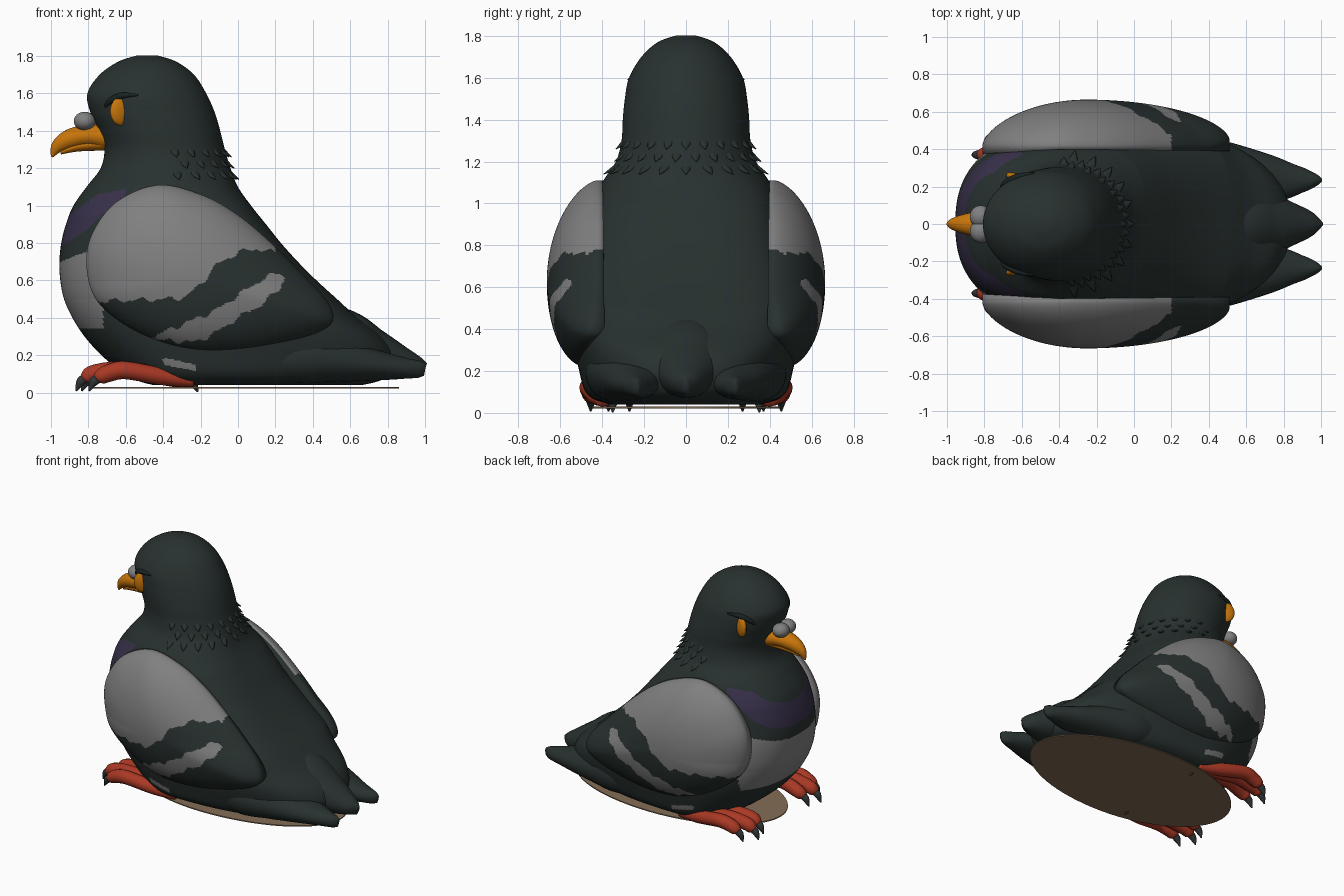
import bpy, bmesh, math
from mathutils import Vector

if "Cube" in bpy.data.objects:
    bpy.data.objects.remove(bpy.data.objects["Cube"])

def mat(name, r, g, b):
    m = bpy.data.materials.new(name)
    m.diffuse_color = (r, g, b, 1)
    m.use_nodes = True
    m.node_tree.nodes["Principled BSDF"].inputs["Base Color"].default_value = m.diffuse_color
    return m

DARK = mat("dark slate feathers", .021, .031, .029)
GREY = mat("light grey feathers", .215, .215, .215)
PURPLE = mat("purple collar", .040, .030, .070)
ORANGE = mat("orange", .58, .18, .003)
RED = mat("red skin", .40, .04, .018)
CLAW = mat("claw grey", .03, .037, .037)
BLACK = mat("brow black", .010, .016, .016)
TAN = mat("tan base", .23, .155, .09)

def interp(x, pts):
    """Piecewise linear lookup in (key, value...) rows."""
    if x <= pts[0][0]: return pts[0][1:]
    for a, b in zip(pts, pts[1:]):
        if x <= b[0]:
            f = (x - a[0]) / max(b[0] - a[0], 1e-9)
            return tuple(p + (q - p) * f for p, q in zip(a[1:], b[1:]))
    return pts[-1][1:]

def spline(pts, steps, closed=False):
    """Catmull-Rom through tuples of any length."""
    n, out = len(pts), []
    get = (lambda i: pts[i % n]) if closed else (lambda i: pts[max(0, min(n - 1, i))])
    for i in range(n if closed else n - 1):
        for k in range(steps):
            t = k / steps
            out.append(tuple(.5 * (2*b + (c - a)*t + (2*a - 5*b + 4*c - d)*t*t + (3*b - a - 3*c + d)*t**3)
                             for a, b, c, d in zip(get(i-1), get(i), get(i+1), get(i+2))))
    return out if closed else out + [tuple(pts[-1])]

def loft(bm, rings):
    vs = [[bm.verts.new(p) for p in ring] for ring in rings]
    n = len(vs[0])
    for a, b in zip(vs, vs[1:]):
        for i in range(n):
            j = (i + 1) % n
            bm.faces.new((a[i], a[j], b[j], b[i]))
    bm.faces.new(vs[0][::-1])
    bm.faces.new(vs[-1])

def tube(bm, pts, n=16, steps=6):
    """Tapered tube through (x, y, z, sideways radius, upright radius)."""
    P = spline(pts, steps)
    rings = []
    for i, p in enumerate(P):
        d = (Vector(P[min(i+1, len(P)-1)][:3]) - Vector(P[max(i-1, 0)][:3])).normalized()
        side = d.cross(Vector((0, 0, 1))).normalized()
        up = side.cross(d)
        rings.append([Vector(p[:3]) + side * (p[3] * math.cos(2*math.pi*k/n))
                      + up * (p[4] * math.sin(2*math.pi*k/n)) for k in range(n)])
    loft(bm, rings)

def finish(bm, name, mats, rule=None):
    bmesh.ops.recalc_face_normals(bm, faces=bm.faces)
    for f in bm.faces:
        f.smooth = True
        if rule: f.material_index = rule(f.calc_center_median())
    me = bpy.data.meshes.new(name)
    bm.to_mesh(me)
    bm.free()
    for m in mats: me.materials.append(m)
    ob = bpy.data.objects.new(name, me)
    bpy.context.collection.objects.link(ob)
    return ob

def tubes(name, m, paths, **kw):
    bm = bmesh.new()
    for p in paths: tube(bm, p, **kw)
    return finish(bm, name, [m])

def ball(name, m, loc, size, turn=0):
    bm = bmesh.new()
    bmesh.ops.create_uvsphere(bm, u_segments=32, v_segments=16, radius=1)
    ob = finish(bm, name, [m])
    ob.location, ob.scale, ob.rotation_euler = loc, size, (0, 0, turn)

# Body and head: horizontal slices (height, front x, back x, half width)
PROFILE = spline([
    (.04, -.45, .66, .36), (.065, -.54, .76, .44), (.11, -.62, .82, .485), (.2, -.73, .835, .51),
    (.3, -.82, .77, .53), (.4, -.885, .64, .54), (.5, -.93, .53, .54), (.6, -.95, .42, .525),
    (.7, -.955, .32, .505), (.8, -.945, .23, .48), (.9, -.92, .15, .46), (1.0, -.88, .07, .435),
    (1.1, -.81, .0, .40), (1.2, -.735, -.04, .335), (1.3, -.715, -.07, .308), (1.4, -.745, -.095, .302),
    (1.5, -.79, -.125, .292), (1.6, -.805, -.17, .272), (1.7, -.74, -.235, .213), (1.77, -.64, -.33, .135),
    (1.803, -.54, -.43, .045)], 14)
BACK = [(.1, .9), (.3, .75), (.5, .58), (1.0, .65), (1.2, 1)]

def surf(t, z):
    """Point on the body at height z; t = 0 is the back, pi the front."""
    xf, xb, w = interp(z, PROFILE)
    xm = min((xf + xb) / 2, -.2)
    c, s = math.cos(t), math.sin(t)
    e = 1 - .17 * max(0, min(1, (1.2 - z) / .25)) if c < 0 else interp(z, BACK)[0]
    r = xb - xm if c > 0 else xm - xf
    return Vector((xm + r * math.copysign(abs(c)**e, c), w * math.copysign(abs(s)**e, s), z))

def surf_y(x, z):
    """Half width of the head at x, z."""
    xf, xb, w = interp(z, PROFILE)
    return w * math.sqrt(max(0, 1 - ((2*x - xf - xb) / (xb - xf))**2))

def body_rule(c):
    x, z = c.x, c.z
    lo = interp(x, [(-.945, .78), (-.82, .86), (-.73, .95), (-.59, 1.07)])[0]
    hi = interp(x, [(-.95, .87), (-.9, .95), (-.75, 1.06), (-.6, 1.09)])[0]
    if x < -.6 and lo < z < hi: return 2
    if x < -.72 and .34 < z < .7 + .4 * (x + .95): return 1
    if -.4 < x < -.23 and abs(c.y) > .3 and abs(z - .15 + .2 * (x + .31)) < .018: return 1
    return 0

bm = bmesh.new()
N = 200
loft(bm, [[surf(2*math.pi*k/N, p[0]) for k in range(N)] for p in PROFILE])
finish(bm, "body_and_head", [DARK, GREY, PURPLE], body_rule)

# Tail: one centre lobe and two side lobes
tail = [[(.3, 0, .3, .22, .2), (.55, 0, .26, .2, .19), (.72, 0, .205, .17, .14), (.85, 0, .165, .115, .098),
         (.95, 0, .14, .065, .06), (1, 0, .125, .015, .035)]]
for s in (1, -1):
    tail.append([(.1, s*.38, .19, .08, .09), (.3, s*.35, .19, .13, .135), (.5, s*.295, .175, .14, .12),
                 (.75, s*.24, .145, .118, .08), (.9, s*.235, .13, .068, .055), (.97, s*.235, .125, .035, .045),
                 (1, s*.235, .12, .012, .03)])
tubes("tail_feathers", DARK, tail, n=32, steps=8)

# Wings: domed shells over an outline in x, z
OUTLINE = spline([(-.43, 1.11), (-.65, 1.02), (-.78, .85), (-.81, .68), (-.76, .5), (-.6, .36), (-.4, .26),
                  (-.2, .22), (.05, .23), (.3, .28), (.46, .34), (.51, .4), (.47, .5), (.35, .63),
                  (.2, .78), (0, .95), (-.2, 1.06)], 16, closed=True)
CX, CZ = -.25, .62

def wing_rule(c):
    x, z = c.x, c.z
    edge = interp(x, [(-.73, .49), (-.4, .5), (-.28, .51), (-.18, .6), (-.12, .68), (0, .75), (.1, .77), (.2, .75)])[0]
    top = interp(x, [(-.48, .29), (-.31, .36), (-.12, .44), (0, .52), (.12, .6), (.22, .645), (.25, .62)])[0]
    low = interp(x, [(-.48, .285), (-.4, .28), (-.23, .27), (-.12, .32), (0, .4), (.12, .47), (.22, .55), (.25, .61)])[0]
    wob = .01 * math.sin(x * 45) + .006 * math.sin(x * 83)
    if x < .2 and z > edge + wob: return 1
    return 1 if -.48 < x < .25 and low + wob < z < top + wob else 0

for s, side in ((1, "left"), (-1, "right")):
    bm = bmesh.new()
    rings = []
    for k in range(1, 91):
        a = k / 90 * math.pi / 2
        r, dome = math.sin(a), max(0, math.cos(a))**1.25
        ring = []
        for x, z in OUTLINE:
            px, pz = CX + r * (x - CX), CZ + r * (z - CZ)
            ring.append((px, s * (.42 + .245 * dome + .16 * max(0, .6 - pz) * r), pz))
        rings.append(ring)
    rings.append([(x, s * interp(x, [(-.8, .375), (-.4, .4), (.5, .39)])[0], z) for x, z in OUTLINE])
    loft(bm, rings)
    finish(bm, side + "_wing", [DARK, GREY], wing_rule)

    # Feet: three front toes, a short rear toe, and claws
    toes, claws = [], []
    for tx, ty, my in ((-.74, .455, .46), (-.81, .37, .38), (-.78, .27, .30)):
        toes.append([(-.24, s*.40, .06, .03, .03), (-.4, s*(.4 + my)/2, .085, .045, .045), (-.6, s*my, .12, .048, .048),
                     (tx + .05, s*ty, .105, .047, .047), (tx, s*ty, .08, .038, .038), (tx - .02, s*ty, .06, .012, .012)])
        claws.append([(tx + .01, s*ty, .085, .024, .024), (tx - .03, s*ty, .06, .024, .026), (tx - .055, s*ty, .008, .004, .004)])
    toes.append([(-.4, s*.38, .08, .04, .04), (-.3, s*.36, .06, .035, .035), (-.25, s*.35, .05, .02, .02)])
    claws.append([(-.27, s*.35, .05, .02, .02), (-.235, s*.35, .04, .02, .02), (-.215, s*.35, .004, .004, .004)])
    tubes(side + "_toes", RED, toes)
    tubes(side + "_claws", CLAW, claws, n=10, steps=4)

    # Eye, pupil, glint, brow and nostril bump
    turn = -s * math.radians(27)
    ex, ez = -.625, 1.505
    ey = surf_y(ex, ez)
    ball(side + "_eye", ORANGE, (ex, s * (ey - .014), ez), (.064, .028, .077), turn)
    ball(side + "_pupil", CLAW, (ex - .027, s * (ey - .004), ez), (.036, .02, .042), turn)
    ball(side + "_glint", GREY, (ex - .022, s * (ey + .009), ez + .02), (.019, .01, .02), turn)
    brow = [(x, s * (surf_y(x, z) + .002), z, r, r) for x, z, r in
            ((-.71, 1.53, .008), (-.68, 1.562, .016), (-.62, 1.588, .017), (-.535, 1.592, .005))]
    tubes(side + "_brow", BLACK, [brow], n=10)
    ball(side + "_nostril_bump", GREY, (-.82, s * .04, 1.452), (.058, .06, .05), s * -.3)

# Beak
tubes("upper_beak", ORANGE, [[(-.70, 0, 1.365, .085, .07), (-.8, 0, 1.375, .075, .06), (-.9, 0, 1.355, .055, .053),
                              (-.965, 0, 1.315, .032, .036), (-.995, 0, 1.26, .006, .006)]], n=24)
tubes("lower_beak", ORANGE, [[(-.7, 0, 1.335, .065, .04), (-.85, 0, 1.32, .045, .03), (-.95, 0, 1.285, .015, .012)]], n=20)

# Ragged neck feathers: staggered rows of small spikes round the back
spikes = []
for row, z in enumerate((1.32, 1.26, 1.20)):
    for i in range(-5, 6):
        t = (i + .5 * (row % 2)) * math.radians(16)
        p, q = surf(t, z), surf(t, z - .06)
        out = Vector((math.cos(t), math.sin(t), 0))
        a, b, c = p - out * .03, (p + q) / 2 - out * .008, q + out * .024
        spikes.append([(*a, .03, .012), (*b, .026, .012), (*c, .002, .002)])
tubes("neck_feathers", DARK, spikes, n=8, steps=3)

# Oval base plate, a little longer towards the tail
bm = bmesh.new()
ring = [(2*math.pi*k/64) for k in range(64)]
loft(bm, [[((.86 if math.cos(a) > 0 else .79) * math.cos(a), .45 * math.sin(a), z) for a in ring] for z in (.022, .03)])
base = finish(bm, "base_plate", [TAN])
for f in base.data.polygons: f.use_smooth = False
